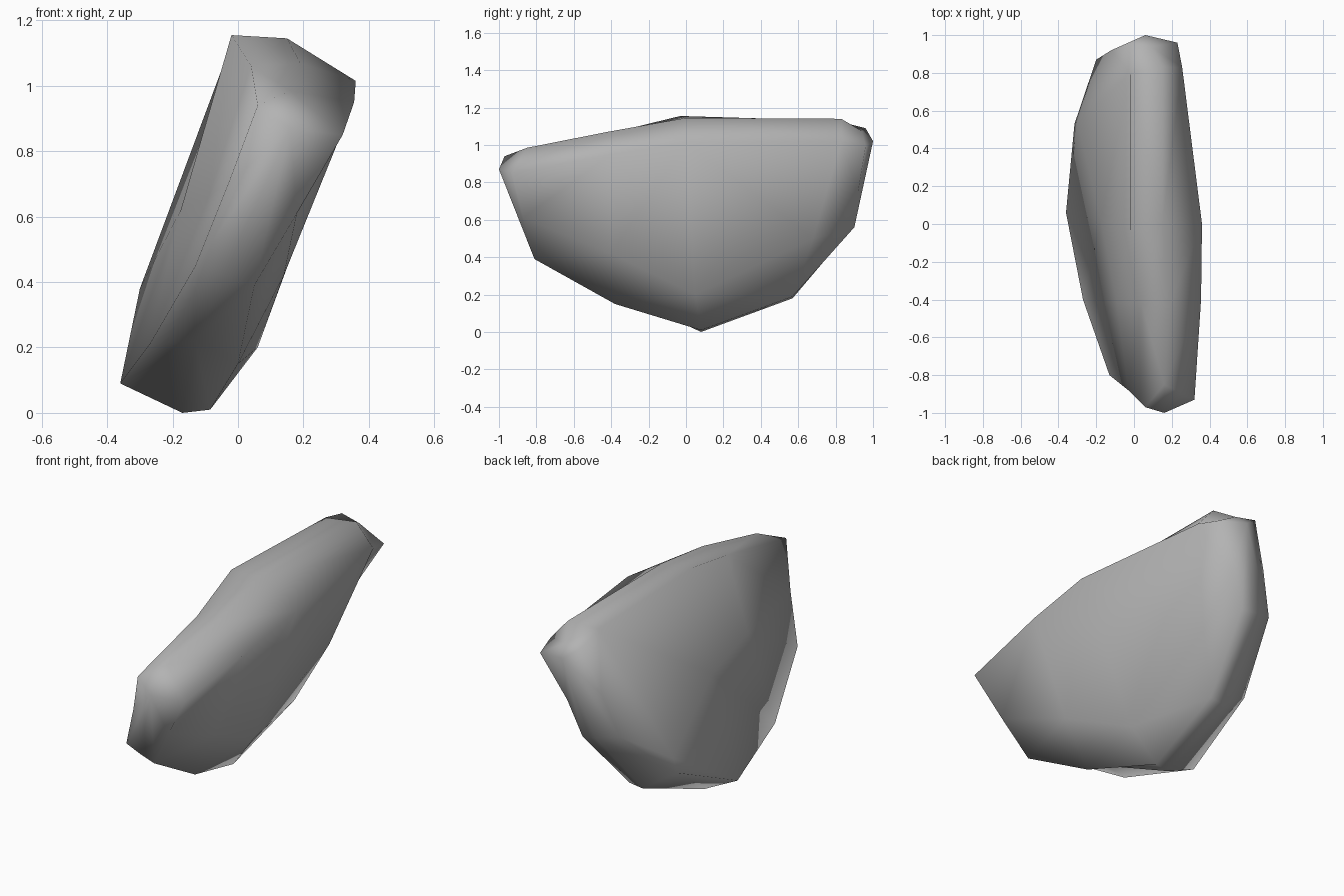
import bpy
import bmesh
import math

# Remove the default cube
default_cube = bpy.data.objects.get("Cube")
if default_cube:
    bpy.data.objects.remove(default_cube, do_unlink=True)

# Single stone colour
stone_grey = bpy.data.materials.new("stone grey")
stone_colour = (0.45, 0.45, 0.45, 1)
stone_grey.diffuse_color = stone_colour
stone_grey.use_nodes = True
for node in stone_grey.node_tree.nodes:
    if node.type == 'BSDF_PRINCIPLED':
        node.inputs["Base Color"].default_value = stone_colour

# Cross-sections from front to back, each running clockwise from the top left:
# top left, top middle, top right, right side,
# bottom right, bottom middle, bottom left, left side
front_end = [(.06, -.97, .94), (.16, -.85, .985), (.32, -.93, .85), (.18, -.87, .61),
             (.05, -.81, .39), (-.04, -.81, .42), (-.13, -.8, .45), (-.03, -.88, .7)]
front_shoulder = [(.04, -.42, 1.06), (.19, -.42, 1.07), (.355, -.4, .95), (.14, -.4, .42),
                  (0, -.38, .15), (-.13, -.38, .22), (-.27, -.4, .21), (-.09, -.42, .66)]
middle = [(-.02, -.03, 1.155), (.15, 0, 1.145), (.36, 0, 1.015), (.06, .05, .2),
          (-.085, .08, .01), (-.17, .08, 0), (-.36, .06, .09), (-.175, .02, .62)]
back_shoulder = [(-.02, .8, 1.13), (.15, .83, 1.14), (.255, .83, 1.02), (.09, .68, .5),
                 (-.05, .57, .19), (-.13, .57, .18), (-.315, .53, .3), (-.3, .54, .38)]
back_end = [(-.03, .96, 1.09), (.09, .94, 1.075), (.23, .96, .99), (.09, .92, .75),
            (.01, .9, .56), (-.07, .9, .57), (-.2, .87, .6), (-.12, .92, .84)]
sections = [front_end, front_shoulder, middle, back_shoulder, back_end]
front_tip = (.16, -1, .87)
back_tip = (.06, 1, 1.02)


def loft(bm, sections, tips):
    """Bridge the sections with quads and close each end with a fan to its tip."""
    rings = [[bm.verts.new(point) for point in section] for section in sections]
    count = len(rings[0])
    for ring, following in zip(rings, rings[1:]):
        for i in range(count):
            j = (i + 1) % count
            bm.faces.new((ring[i], ring[j], following[j], following[i]))
    for ring, tip in zip((rings[0], rings[-1]), tips):
        tip_vert = bm.verts.new(tip)
        for i in range(count):
            bm.faces.new((ring[i], ring[(i + 1) % count], tip_vert))


# Leaning boulder slab
bm = bmesh.new()
loft(bm, sections, (front_tip, back_tip))
bmesh.ops.triangulate(bm, faces=bm.faces[:], quad_method='SHORT_EDGE')
bmesh.ops.recalc_face_normals(bm, faces=bm.faces[:])
mesh = bpy.data.meshes.new("boulder")
bm.to_mesh(mesh)
bm.free()
mesh.materials.append(stone_grey)
boulder = bpy.data.objects.new("boulder", mesh)
bpy.context.collection.objects.link(boulder)

# Soft shading over the whole stone
bpy.ops.object.select_all(action='DESELECT')
boulder.select_set(True)
bpy.context.view_layer.objects.active = boulder
bpy.ops.object.shade_smooth_by_angle(angle=math.radians(120))
